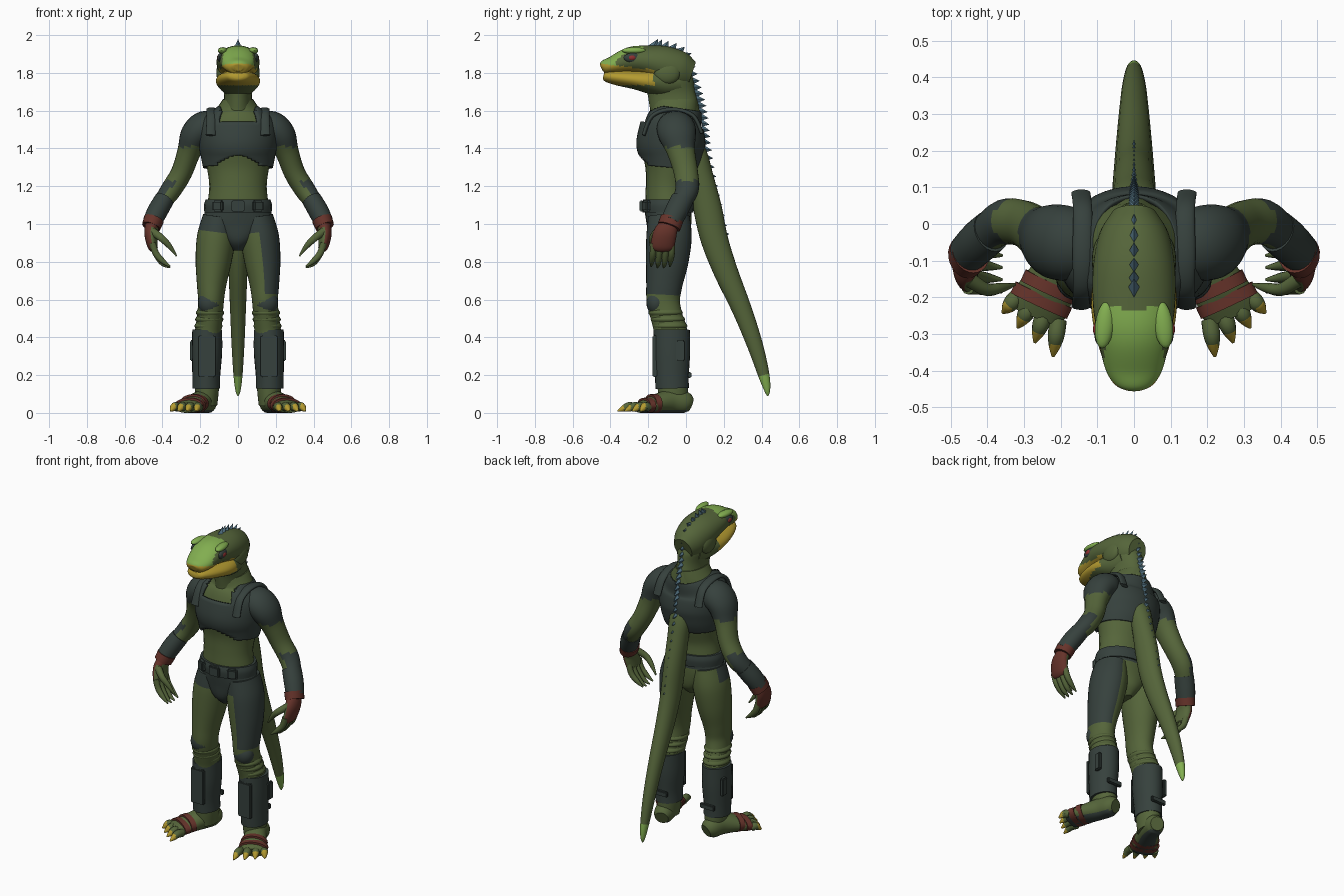
import bpy, bmesh, math
from mathutils import Vector, Matrix

if "Cube" in bpy.data.objects:
    bpy.data.objects.remove(bpy.data.objects["Cube"])


def make_material(name, hex_code):
    def linear(c):
        return c / 12.92 if c <= 0.04045 else ((c + 0.055) / 1.055) ** 2.4
    rgb = [linear(int(hex_code[i:i + 2], 16) / 255) for i in (0, 2, 4)]
    mat = bpy.data.materials.new(name)
    mat.use_nodes = True
    mat.diffuse_color = (*rgb, 1)
    bsdf = mat.node_tree.nodes["Principled BSDF"]
    bsdf.inputs["Base Color"].default_value = (*rgb, 1)
    bsdf.inputs["Roughness"].default_value = 0.8
    return mat


COLOURS = {"scale green": "55653A", "armour charcoal": "36413D", "lime crest": "82AE50",
           "lip yellow": "B39A30", "strap red": "66332A", "spine blue": "557585",
           "eye red": "8E3030"}
MATS = {name: make_material(name, code) for name, code in COLOURS.items()}
GREEN, DARK, LIME, YELLOW, RED, BLUE, EYE = COLOURS


def finish(name, bm, paint, s=1):
    """Colour faces by a rule, mirror to the chosen side and make the object."""
    bmesh.ops.recalc_face_normals(bm, faces=bm.faces)
    bm.normal_update()
    rule = paint if callable(paint) else (lambda p, n: paint)
    used, removed = [], []
    for face in bm.faces:
        colour = rule(face.calc_center_median(), face.normal)
        if colour is None:
            removed.append(face)
            continue
        if colour not in used:
            used.append(colour)
        face.material_index = used.index(colour)
    bmesh.ops.delete(bm, geom=removed, context='FACES')
    if s < 0:
        bmesh.ops.scale(bm, vec=(-1, 1, 1), verts=bm.verts)
        bmesh.ops.reverse_faces(bm, faces=bm.faces)
    mesh = bpy.data.meshes.new(name)
    bm.to_mesh(mesh)
    bm.free()
    for colour in used:
        mesh.materials.append(MATS[colour])
    ob = bpy.data.objects.new(name, mesh)
    bpy.context.collection.objects.link(ob)
    bpy.ops.object.select_all(action='DESELECT')
    ob.select_set(True)
    bpy.context.view_layer.objects.active = ob
    bpy.ops.object.shade_smooth_by_angle(angle=math.radians(40))
    return ob


def smooth_path(points, steps):
    """Pass a smooth curve through stations of any dimension."""
    pts, out = [Vector(p) for p in points], []
    for i in range(len(pts) - 1):
        a, b, c, d = (pts[min(max(i + k, 0), len(pts) - 1)] for k in (-1, 0, 1, 2))
        for j in range(steps):
            t = j / steps
            out.append(b + (c - a) * (t / 2) + (a * 2 - b * 5 + c * 4 - d) * (t * t / 2)
                       + (b * 3 - a - c * 3 + d) * (t ** 3 / 2))
    return out + [pts[-1]]


def loft(name, stations, paint, s=1, ref=(1, 0, 0), sides=24, steps=5, cap=True):
    """Skin elliptical rings (x, y, z, half width, half depth) along a path."""
    path = smooth_path(stations, steps)
    spots = [Vector(p[:3]) for p in path]
    bm, rings = bmesh.new(), []
    for i, p in enumerate(path):
        t = (spots[min(i + 1, len(path) - 1)] - spots[max(i - 1, 0)]).normalized()
        u = Vector(ref)
        u = (u - t * u.dot(t)).normalized()
        v = t.cross(u)
        ring = []
        for k in range(sides):
            a = math.tau * k / sides
            q = spots[i] + u * (p[3] * math.cos(a)) + v * (p[4] * math.sin(a))
            ring.append(bm.verts.new((q.x, q.y, max(q.z, 0))))
        rings.append(ring)
    for low, high in zip(rings, rings[1:]):
        for k in range(sides):
            m = (k + 1) % sides
            bm.faces.new((low[k], low[m], high[m], high[k]))
    if cap:
        bm.faces.new(rings[0][::-1])
        bm.faces.new(rings[-1])
    return finish(name, bm, paint, s)


def column(rows):
    """Rings centred on the body: (z, y, half width, half depth)."""
    return [(0, y, z, w, d) for z, y, w, d in rows]


def blob(name, loc, size, paint, s=1, box=False, turn=0):
    """Ellipsoid, or a bevelled box, with the given half sizes."""
    bm = bmesh.new()
    if box:
        bmesh.ops.create_cube(bm, size=2)
    else:
        bmesh.ops.create_uvsphere(bm, u_segments=20, v_segments=12, radius=1)
    bmesh.ops.scale(bm, vec=size, verts=bm.verts)
    if box:
        bmesh.ops.bevel(bm, geom=bm.edges[:], offset=min(size) * 0.5, segments=2, affect='EDGES')
    bm.transform(Matrix.Translation(loc) @ Matrix.Rotation(turn, 4, 'Z'))
    return finish(name, bm, paint, s)


# Torso, hips, belt and neck
loft("torso", column([(.98, -.09, .17, .11), (1.1, -.095, .162, .12), (1.2, -.095, .152, .118),
                      (1.3, -.085, .165, .132), (1.42, -.08, .19, .16), (1.52, -.075, .19, .145),
                      (1.59, -.06, .13, .125), (1.66, -.06, .08, .12)]), GREEN)
loft("neck", column([(1.53, -.06, .12, .14), (1.6, -.06, .085, .13), (1.68, -.075, .074, .125),
                     (1.76, -.085, .085, .125), (1.84, -.08, .08, .1)]), GREEN)
loft("hips", column([(.86, -.09, .03, .06), (.91, -.09, .09, .105), (1, -.09, .18, .118),
                     (1.08, -.095, .17, .125)]),
     lambda p, n: DARK if p.y < -.09 or p.z > 1.04 else GREEN)
loft("belt", column([(1.06, -.095, .178, .134), (1.1, -.095, .18, .138),
                     (1.13, -.095, .172, .132)]), DARK)
blob("belt_buckle", (0, -.235, 1.095), (.035, .012, .03), DARK, box=True)


def vest_paint(p, n):
    front = p.y < -.06
    neckline = front and p.z > 1.535 and abs(p.x) < .095
    belly_arch = front and p.z < 1.365 - 4 * p.x ** 2 and abs(p.x) < .11
    return None if neckline or belly_arch else DARK


vest = loft("vest", column([(1.3, -.085, .178, .143), (1.36, -.08, .19, .163),
                            (1.43, -.08, .202, .176), (1.52, -.075, .2, .16),
                            (1.58, -.06, .15, .138), (1.61, -.055, .11, .13)]),
            vest_paint, sides=48, steps=6, cap=False)
rim = vest.modifiers.new("thickness", 'SOLIDIFY')
rim.thickness = .014
rim.offset = 0

# Head: upper skull, lower jaw
def skull_paint(p, n):
    if p.y < -.17 and p.z < 1.825 - .12 * (p.y + .25):
        return YELLOW
    socket = abs(n.x) > .72 and p.y > -.37
    return LIME if p.y < -.23 and not socket else GREEN


def head(rows):
    return [(0, y, z, w, h) for y, z, w, h in rows]


loft("skull", head([(-.448, 1.825, .025, .018), (-.435, 1.83, .055, .036), (-.39, 1.84, .08, .047),
                    (-.3, 1.865, .1, .07), (-.22, 1.865, .112, .08), (-.12, 1.845, .112, .098),
                    (-.03, 1.81, .095, .1), (.03, 1.79, .06, .07)]),
     skull_paint, sides=40, steps=8)
loft("jaw", head([(-.437, 1.785, .03, .016), (-.42, 1.782, .058, .03), (-.36, 1.775, .088, .042),
                  (-.27, 1.765, .112, .052), (-.19, 1.755, .116, .066), (-.11, 1.75, .1, .08),
                  (-.03, 1.76, .08, .08)]),
     lambda p, n: YELLOW if p.y < -.17 and p.z > 1.735 else GREEN, sides=40, steps=6)

# Tail and the row of spines
loft("tail", [(0, .01, 1.46, .06, .06), (0, .055, 1.36, .065, .06), (0, .08, 1.25, .06, .065),
              (0, .115, 1.08, .058, .075), (0, .15, .92, .055, .072), (0, .21, .75, .05, .064),
              (0, .295, .55, .042, .052), (0, .365, .36, .034, .042), (0, .412, .2, .024, .03),
              (0, .43, .12, .014, .016), (0, .432, .09, .003, .004)],
     lambda p, n: LIME if p.z < .2 else GREEN)
ridge = smooth_path([(0, -.18, 1.94), (0, -.02, 1.895), (0, .05, 1.73), (0, .09, 1.57),
                     (0, .11, 1.4), (0, .155, 1.16), (0, .215, .92)], 5)
bm = bmesh.new()
for i, c in enumerate(ridge[:-1]):
    t = (ridge[i + 1] - c).normalized()
    out = Vector((0, -t.z, t.y))
    size = 1.3 if i < 6 else 1.0 - .012 * i
    root = c - out * .012
    base = [bm.verts.new(root + q * size) for q in
            (t * .026, Vector((.017, 0, 0)), t * -.026, Vector((-.017, 0, 0)))]
    tip = bm.verts.new(c + (out * .034 + t * .018) * size)
    bm.faces.new(base)
    for k in range(4):
        bm.faces.new((base[k], base[(k + 1) % 4], tip))
finish("spines", bm, BLUE)

# Everything that comes in pairs
for s, side in ((1, "left"), (-1, "right")):
    def arm_paint(p, n):
        bracer = p.z < 1.23 and n.x > .1
        return DARK if p.z > 1.41 or bracer else GREEN

    def leg_paint(p, n):
        outer_panel = s > 0 and n.x > .05 and p.z > .62
        return DARK if outer_panel or (p.z > .96 and p.y < -.05) else GREEN

    def glove_paint(p, n):
        return RED if n.x > -.1 or p.z > .98 else GREEN

    # Face details
    blob(side + "_brow", (.08, -.275, 1.918), (.026, .065, .018), LIME, s, turn=.12)
    blob(side + "_eye_socket", (.092, -.28, 1.88), (.016, .05, .026), DARK, s, turn=.1)
    blob(side + "_eye", (.1, -.285, 1.88), (.012, .022, .015), EYE, s, turn=.1)
    blob(side + "_cheek", (.085, -.1, 1.8), (.03, .07, .06), GREEN, s)

    # Arm with sleeve, cuff and glove
    loft(side + "_arm", [(.1, -.06, 1.52, .07, .06), (.17, -.055, 1.515, .1, .085),
                         (.225, -.045, 1.47, .1, .08), (.26, -.025, 1.38, .074, .062),
                         (.3, 0, 1.27, .064, .056), (.355, .005, 1.18, .062, .055),
                         (.41, -.035, 1.1, .05, .045), (.45, -.08, 1.02, .04, .035)],
         arm_paint, s, ref=(0, 1, 0))
    loft(side + "_cuff", [(.39, -.02, 1.13, .06, .052), (.425, -.05, 1.07, .06, .054),
                          (.455, -.08, 1.01, .056, .05)], DARK, s, ref=(0, 1, 0))
    loft(side + "_wrist_strap", [(.445, -.075, 1.025, .062, .054), (.46, -.09, .985, .062, .05)],
         RED, s, ref=(0, 1, 0))
    loft(side + "_hand", [(.452, -.085, 1, .048, .038), (.462, -.11, .95, .062, .034),
                          (.452, -.125, .885, .062, .028), (.44, -.128, .865, .05, .02)],
         glove_paint, s, ref=(0, 1, 0))
    for i in range(4):
        y = -.175 + i * .033
        reach = .012 * (i == 1 or i == 2)
        loft(f"{side}_finger_{i + 1}", [(.453, y, .9, .017, .018), (.435, y, .845, .017, .018),
                                        (.4, y - .005, .805 - reach, .014, .015),
                                        (.36, y - .01, .775 - reach / 2, .004, .004)],
             GREEN, s, ref=(0, 1, 0), sides=10)
    loft(side + "_thumb", [(.452, -.15, .96, .022, .022), (.405, -.178, .925, .018, .02),
                           (.365, -.175, .885, .014, .015), (.325, -.165, .83, .004, .004)],
         GREEN, s, ref=(0, 1, 0), sides=10)

    # Shoulder strap of the vest
    loft(side + "_shoulder_strap", [(.145, -.225, 1.47, .026, .01), (.14, -.18, 1.57, .026, .012),
                                    (.14, -.08, 1.605, .028, .013), (.14, .035, 1.575, .026, .012),
                                    (.145, .085, 1.48, .026, .01)], DARK, s)
    blob(side + "_belt_pouch", (.105, -.208, 1.095), (.03, .016, .03), DARK, s, box=True, turn=.5)

    # Leg, knee pad and shin guard
    loft(side + "_leg", [(.1, -.09, 1.04, .085, .11), (.115, -.09, .93, .102, .12),
                         (.13, -.1, .8, .095, .112), (.14, -.115, .68, .078, .096),
                         (.143, -.12, .59, .068, .088), (.15, -.1, .5, .068, .084),
                         (.158, -.08, .42, .07, .088), (.162, -.075, .28, .066, .085),
                         (.165, -.07, .13, .064, .08), (.165, -.065, .04, .055, .075)],
         leg_paint, s, sides=32)
    blob(side + "_knee_pad", (.15, -.155, .585), (.062, .055, .068), DARK, s)
    for i in range(3):
        z = .53 - i * .035
        x, y = .148 + i * .004, -.108 + i * .012
        loft(f"{side}_trouser_fold_{i + 1}", [(x, y, z + .016, .066, .082), (x, y, z, .075, .091),
                                              (x, y, z - .016, .066, .082)], GREEN, s)
    loft(side + "_shin_guard", [(.163, -.075, .44, .079, .096), (.164, -.075, .32, .08, .097),
                                (.168, -.075, .2, .074, .09), (.168, -.073, .13, .074, .088)],
         DARK, s)
    blob(side + "_shin_plate", (.165, -.165, .3), (.045, .012, .11), DARK, s, box=True)
    blob(side + "_shin_buckle", (.242, -.03, .33), (.012, .022, .055), DARK, s, box=True)
    blob(side + "_calf_strap", (.165, .02, .2), (.05, .01, .016), DARK, s, box=True)

    # Foot turned outward, with straps and clawed toes
    across = (.9, .42, 0)
    loft(side + "_foot", [(.155, .022, .045, .04, .04), (.165, -.01, .055, .056, .06),
                          (.185, -.08, .06, .062, .062), (.22, -.15, .05, .07, .052),
                          (.255, -.215, .034, .08, .036), (.27, -.25, .026, .07, .026)],
         lambda p, n: DARK if p.z < .012 else GREEN, s, ref=across)
    for i, (x, y, z, w, h) in enumerate([(.232, -.172, .05, .078, .051),
                                         (.253, -.208, .04, .085, .042)]):
        loft(f"{side}_foot_strap_{i + 1}", [(x - .007, y + .015, z, w, h),
                                            (x + .007, y - .015, z - .002, w, h)],
             RED, s, ref=across)
    for i in range(4):
        k = i - 1.5
        start = Vector((.262 + k * .037, -.23 + k * .022, .028))
        ahead = Vector((.4 + k * .16, -.9 + k * .12, 0)).normalized() * (.1 - .013 * i)
        toe = [(*(start + ahead * f + Vector((0, 0, h))), r, r)
               for f, h, r in ((0, 0, .023), (.4, .006, .023), (.72, -.006, .016), (1, -.018, .004))]
        loft(f"{side}_toe_{i + 1}", toe,
             lambda p, n: YELLOW if (p - start).length > ahead.length * .7 else GREEN,
             s, ref=across, sides=12)
